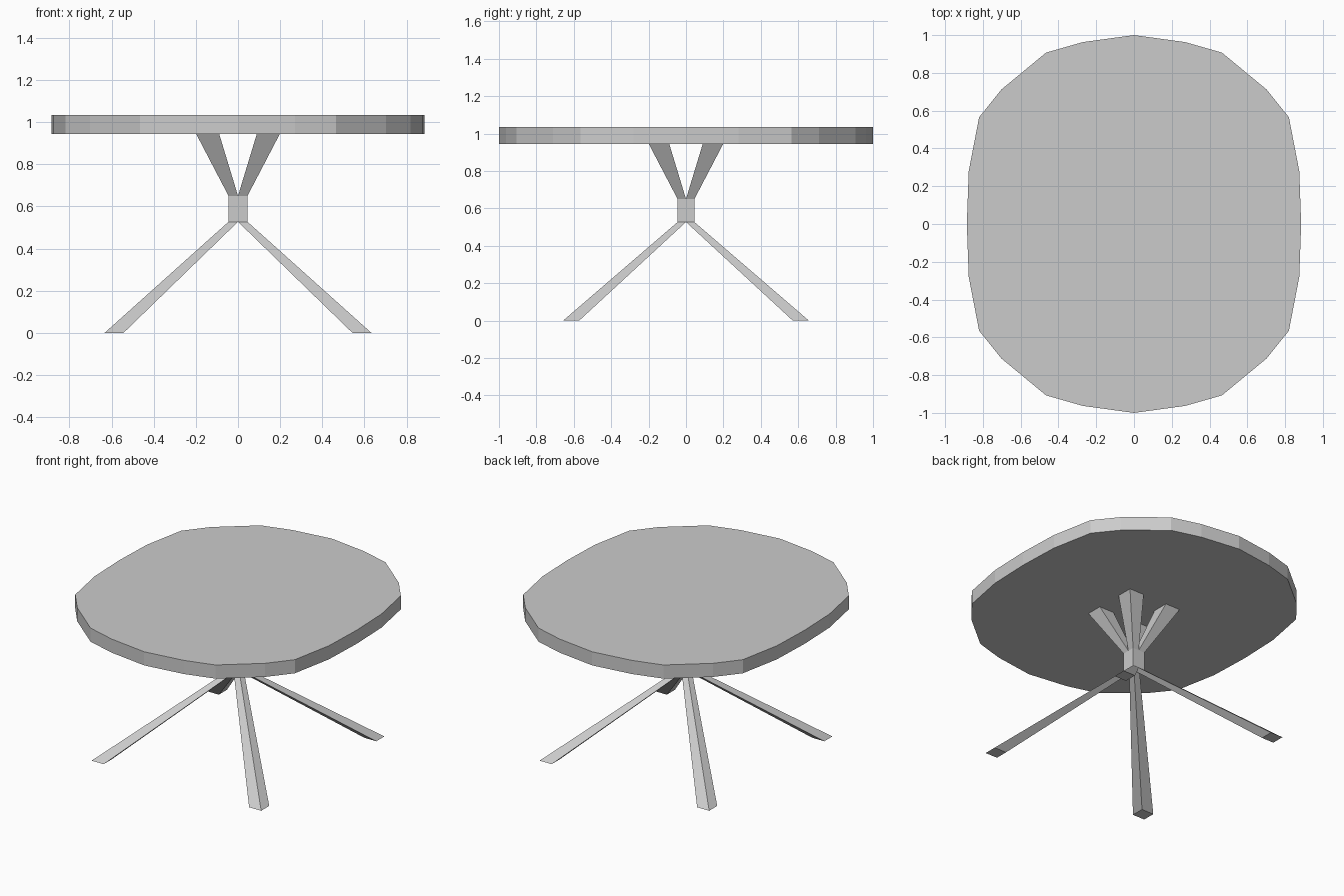
import bpy

if "Cube" in bpy.data.objects:
    bpy.data.objects.remove(bpy.data.objects["Cube"])


def loft(name, lower, z0, upper, z1):
    """Solid between two matching outlines at two heights (counter-clockwise)."""
    n = len(lower)
    verts = [(x, y, z0) for x, y in lower] + [(x, y, z1) for x, y in upper]
    faces = [tuple(reversed(range(n))), tuple(range(n, 2 * n))]
    faces += [(i, (i + 1) % n, n + (i + 1) % n, n + i) for i in range(n)]
    mesh = bpy.data.meshes.new(name)
    mesh.from_pydata(verts, [], faces)
    obj = bpy.data.objects.new(name, mesh)
    bpy.context.collection.objects.link(obj)
    return obj


def rect(x0, x1, y0, y1):
    return [(x0, y0), (x1, y0), (x1, y1), (x0, y1)]


def mirror_xy(obj):
    mod = obj.modifiers.new("four_way", 'MIRROR')
    mod.use_axis = (True, True, False)
    mod.use_mirror_merge = False


# Faceted oval top: one quarter outline, reflected around
quarter = [(0.885, 0), (0.875, 0.28), (0.82, 0.565), (0.702, 0.712),
           (0.466, 0.907), (0.27, 0.963), (0, 1)]
half = quarter + [(-x, y) for x, y in reversed(quarter[:-1])]
outline = half + [(-x, -y) for x, y in half[1:-1]]
loft("table_top", outline, 0.943, outline, 1.035)

# Square hub in the middle
hub = rect(-0.045, 0.045, -0.045, 0.045)
loft("hub", hub, 0.527, hub, 0.65)

# Four splayed legs and four arms, each tapering to a quarter of the hub
quarter_hub = rect(0, 0.045, 0, 0.045)
mirror_xy(loft("legs", rect(0.543, 0.633, 0.571, 0.657), 0, quarter_hub, 0.527))
mirror_xy(loft("top_supports", quarter_hub, 0.65,
               rect(0.089, 0.198, 0.089, 0.198), 0.943))
